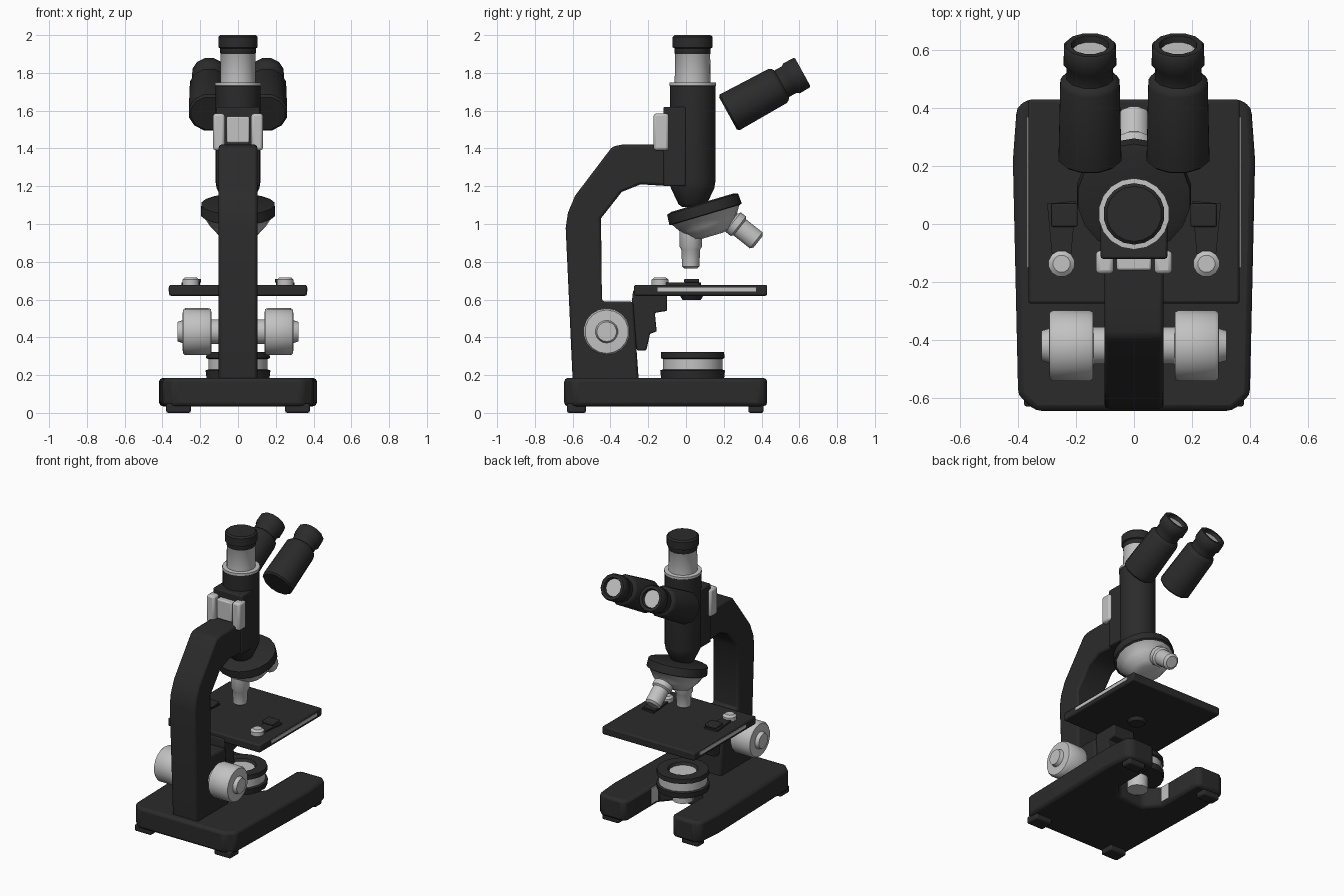
import bpy, bmesh, math
from mathutils import Vector, Matrix

if "Cube" in bpy.data.objects:
    bpy.data.objects.remove(bpy.data.objects["Cube"])


def material(name, v):
    m = bpy.data.materials.new(name)
    m.diffuse_color = (*v, 1)
    m.use_nodes = True
    m.node_tree.nodes["Principled BSDF"].inputs["Base Color"].default_value = m.diffuse_color
    return m


BLACK = material("black_enamel", (0.024, 0.024, 0.024))
METAL = material("light_metal", (0.54, 0.54, 0.54))


def finish(name, bm, angle=40, bevel=0, mats=(BLACK, METAL)):
    bmesh.ops.recalc_face_normals(bm, faces=bm.faces)
    me = bpy.data.meshes.new(name)
    bm.to_mesh(me)
    bm.free()
    for m in mats:
        me.materials.append(m)
    ob = bpy.data.objects.new(name, me)
    bpy.context.collection.objects.link(ob)
    if bevel:
        b = ob.modifiers.new("soft_edges", 'BEVEL')
        b.width = bevel
        b.segments = 2
        b.limit_method = 'ANGLE'
        b.angle_limit = math.radians(40)
    bpy.ops.object.select_all(action='DESELECT')
    ob.select_set(True)
    bpy.context.view_layer.objects.active = ob
    bpy.ops.object.shade_smooth_by_angle(angle=math.radians(angle))
    return ob


def box(name, lo, hi, mat=0, bevel=0):
    bm = bmesh.new()
    bmesh.ops.create_cube(bm, size=1)
    lo, hi = Vector(lo), Vector(hi)
    for v in bm.verts:
        v.co = Vector([(lo[i] + hi[i]) / 2 + v.co[i] * (hi[i] - lo[i]) for i in range(3)])
    for f in bm.faces:
        f.material_index = mat
    return finish(name, bm, bevel=bevel)


def extrude(name, pts, axis, a, b, bevel=0, mat=0):
    """Prism: pts are (y, z) for axis x, or (x, y) for axis z."""
    bm = bmesh.new()
    place = (lambda p, h: (h, p[0], p[1])) if axis == 'x' else (lambda p, h: (p[0], p[1], h))
    f = bm.faces.new([bm.verts.new(place(p, a)) for p in pts])
    r = bmesh.ops.extrude_face_region(bm, geom=[f])
    d = Vector(place((0, 0), b - a))
    bmesh.ops.translate(bm, vec=d, verts=[g for g in r["geom"] if isinstance(g, bmesh.types.BMVert)])
    for f in bm.faces:
        f.material_index = mat
    return finish(name, bm, bevel=bevel)


def lathe(name, prof, origin, axis=(0, 0, 1), sides=14, angle=40):
    """prof: (radius, distance along axis, material of the band that starts here)."""
    mtx = Matrix.Translation(origin) @ Vector(axis).to_track_quat('Z', 'Y').to_matrix().to_4x4()
    bm = bmesh.new()
    rings = []
    for r, t, _ in prof:
        rings.append([bm.verts.new(mtx @ Vector((r * math.cos(2 * math.pi * (i + .5) / sides),
                      r * math.sin(2 * math.pi * (i + .5) / sides), t))) for i in range(sides)])
    for k in range(len(rings) - 1):
        for i in range(sides):
            j = (i + 1) % sides
            f = bm.faces.new((rings[k][i], rings[k][j], rings[k + 1][j], rings[k + 1][i]))
            f.material_index = prof[k][2]
    bm.faces.new(rings[0][::-1]).material_index = prof[0][2]
    bm.faces.new(rings[-1]).material_index = prof[-1][2]
    return finish(name, bm, angle=angle)


# U-shaped base, open towards +y
half = [(0.10, -0.03), (0.18, 0.06), (0.18, 0.40), (0.20, 0.43), (0.37, 0.43), (0.405, 0.40),
        (0.418, 0.22), (0.40, -0.59), (0.34, -0.645)]
extrude("base", half + [(-x, y) for x, y in reversed(half)], 'z', 0.035, 0.185, bevel=0.02)
for s, side in ((-1, "left"), (1, "right")):
    x0, x1 = sorted((s * 0.25, s * 0.38))
    box(f"front_foot_{side}", (x0, -0.63, 0), (x1, -0.53, 0.05), bevel=0.01)
    box(f"back_foot_{side}", (x0, 0.33, 0), (x1, 0.41, 0.05), bevel=0.01)
    a, b = sorted((s * 0.174, s * 0.183))
    box(f"slot_plate_{side}", (a, 0.07, 0.06), (b, 0.14, 0.17), 1)

# Curved arm with its foot block
extrude("arm", [(-0.60, 0.17), (-0.637, 0.98), (-0.625, 1.06), (-0.587, 1.15), (-0.39, 1.41),
                (-0.34, 1.42), (-0.08, 1.42), (-0.08, 1.20), (-0.24, 1.21), (-0.34, 1.17),
                (-0.45, 1.03), (-0.445, 0.59), (-0.28, 0.59), (-0.25, 0.17)],
        'x', -0.102, 0.102, bevel=0.014)

# Illuminator on the base
lathe("illuminator", [(0.17, 0.185, 0), (0.175, 0.225, 0), (0.16, 0.23, 1), (0.16, 0.285, 0),
                      (0.172, 0.29, 0), (0.17, 0.322, 0), (0.10, 0.322, 0), (0.09, 0.305, 1)],
      (0, 0.035, 0), sides=16)
lathe("illuminator_stem", [(0.07, 0.10, 1), (0.07, 0.19, 1)], (0, 0.035, 0), sides=12)

# Focus knobs
for s, side in ((-1, "left"), (1, "right")):
    lathe(f"focus_knob_{side}", [(0.065, 0.08, 1), (0.065, 0.14, 1), (0.118, 0.142, 1), (0.124, 0.155, 1),
                                 (0.124, 0.28, 1), (0.115, 0.292, 1), (0.06, 0.294, 1), (0.052, 0.32, 1)],
          (0, -0.42, 0.43), (s, 0, 0), sides=18)

# Stage, bracket and clips
box("stage", (-0.365, -0.275, 0.62), (0.365, 0.43, 0.678), bevel=0.01)
extrude("stage_bracket", [(-0.28, 0.65), (-0.10, 0.65), (-0.10, 0.54), (-0.165, 0.53), (-0.155, 0.43),
                          (-0.19, 0.42), (-0.21, 0.33), (-0.26, 0.33), (-0.29, 0.56)],
        'x', -0.085, 0.085, bevel=0.008)
lathe("stage_underside_ring", [(0.05, 0.598, 0), (0.07, 0.63, 0)], (0, 0.03, 0), sides=12)
for s, side in ((-1, "left"), (1, "right")):
    a, b = sorted((s * 0.362, s * 0.369))
    box(f"stage_edge_strip_{side}", (a, -0.15, 0.642), (b, 0.37, 0.664), 1)
    lathe(f"clip_knob_{side}", [(0.046, 0.67, 1), (0.046, 0.705, 1), (0.03, 0.718, 1)],
          (s * 0.25, -0.137, 0), sides=12)
    extrude(f"clip_{side}", [(s * 0.28, -0.14), (s * 0.30, 0.07), (s * 0.20, 0.08), (s * 0.22, -0.14)],
            'z', 0.676, 0.69)
    box(f"clip_tip_{side}", (s * 0.24 - 0.045, -0.01, 0.69), (s * 0.24 + 0.045, 0.07, 0.71), 0, 0.006)

# Main tube with bright upper sleeve and cap
lathe("body_tube", [(0.055, 1.09, 0), (0.075, 1.105, 0), (0.115, 1.19, 0), (0.12, 1.22, 0), (0.12, 1.73, 1),
                    (0.123, 1.732, 1), (0.123, 1.748, 1), (0.095, 1.75, 1), (0.093, 1.90, 0),
                    (0.096, 1.905, 0), (0.096, 1.93, 0), (0.106, 1.935, 0), (0.106, 1.99, 0), (0.095, 2.0, 0)],
      (0, 0.035, 0), sides=18)

# Slide rail and metal clamp between arm and tube
box("tube_rail", (-0.115, -0.12, 1.20), (0.115, 0.0, 1.62), bevel=0.008)
box("clamp_centre", (-0.06, -0.16, 1.43), (0.06, -0.11, 1.57), 1, 0.008)
for s, side in ((-1, "left"), (1, "right")):
    a, b = sorted((s * 0.07, s * 0.132))
    box(f"clamp_cheek_{side}", (a, -0.172, 1.39), (b, -0.092, 1.585), 1, 0.014)

# Tilted revolving nosepiece
tilt = math.radians(16.5)
down = Vector((0, math.sin(tilt), -math.cos(tilt)))
lathe("nosepiece", [(0.17, -0.008, 0), (0.196, 0.0, 0), (0.20, 0.055, 0), (0.185, 0.06, 1), (0.15, 0.115, 1),
                    (0.105, 0.165, 1), (0.06, 0.175, 1)], (0, 0.088, 1.105), down, sides=18)

# Objectives
lathe("objective_vertical", [(0.062, 0, 1), (0.062, 0.11, 1), (0.052, 0.125, 1), (0.047, 0.215, 1),
                             (0.035, 0.225, 1)], (0, 0.025, 0.99), (0, 0, -1), sides=12)
lathe("objective_tilted", [(0.05, -0.08, 1), (0.05, -0.01, 1), (0.068, 0.0, 1), (0.068, 0.035, 1),
                           (0.056, 0.045, 1), (0.056, 0.155, 1), (0.04, 0.168, 1)],
      (0, 0.25, 1.01), (0, 0.78, -0.62), sides=12)

# Pair of eyepieces
for s, side in ((-1, "left"), (1, "right")):
    lathe(f"eyepiece_{side}", [(0.10, 0.0, 0), (0.112, 0.01, 0), (0.106, 0.30, 0), (0.098, 0.315, 0),
                               (0.083, 0.325, 0), (0.083, 0.37, 0), (0.094, 0.385, 0), (0.092, 0.445, 0),
                               (0.086, 0.452, 0), (0.066, 0.452, 0), (0.06, 0.43, 1)],
          (s * 0.152, 0.222, 1.586), (0, 0.876, 0.482), sides=12)
